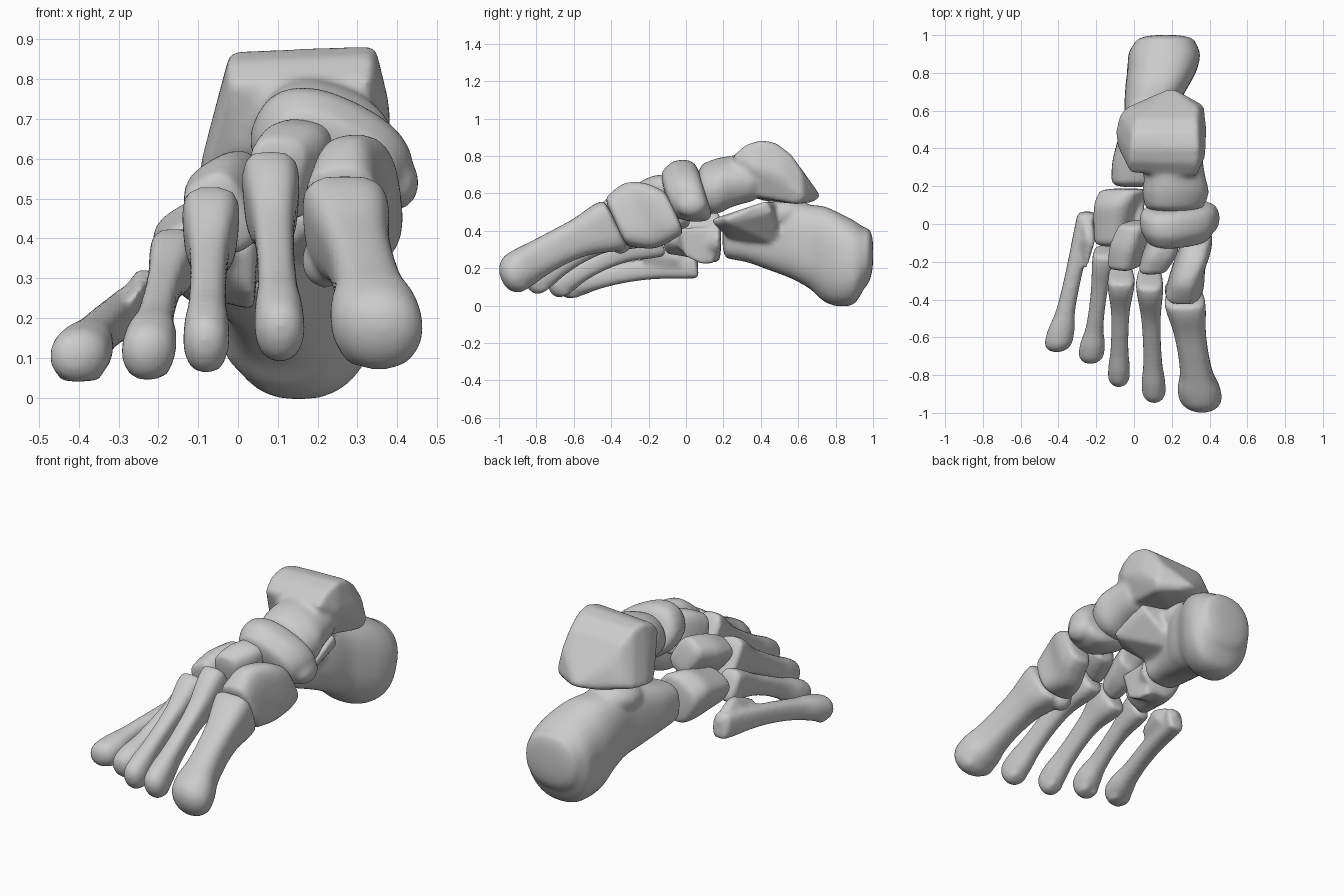
import bpy, bmesh, math
from mathutils import Vector, Matrix, Euler

if "Cube" in bpy.data.objects:
    bpy.data.objects.remove(bpy.data.objects["Cube"])

SIDES = 28


def spline(rows, steps=5):
    """Catmull-Rom interpolation of cross-section rows."""
    out, n = [], len(rows)
    for i in range(n - 1):
        p = [rows[max(0, min(n - 1, i + k))] for k in (-1, 0, 1, 2)]
        for s in range(steps):
            t = s / steps
            out.append([0.5 * (2 * b + (c - a) * t + (2 * a - 5 * b + 4 * c - d) * t * t
                               + (3 * b - a - 3 * c + d) * t ** 3) for a, b, c, d in zip(*p)])
    return out + [list(rows[-1])]


def loft(bm, rows, caps=(.03, .03), p=(2.6, 2.6), slant=0, taper=0, roll=0, flat=(.7, .7)):
    """Rows are (y, x, z, half width, half height); ends get domed caps.
    p is the squareness and flat the cap bluntness at the first and last end."""
    rows = spline(rows)
    centre = [Vector((r[1], r[0], r[2])) for r in rows]
    rings = [(c, r[3], r[4]) for c, r in zip(centre, rows)]
    d0 = (centre[0] - centre[1]).normalized()
    d1 = (centre[-1] - centre[-2]).normalized()
    dome = [math.radians(a) for a in (20, 40, 58, 74, 85)]

    def cap(ring, d, depth, e):
        return [(ring[0] + d * depth * math.sin(t), ring[1] * math.cos(t) ** e,
                 ring[2] * math.cos(t) ** e) for t in dome]
    rings = (cap(rings[0], d0, caps[0], flat[0])[::-1] + rings
             + cap(rings[-1], d1, caps[1], flat[1]))
    cr, sr = math.cos(math.radians(roll)), math.sin(math.radians(roll))
    loops = []
    for i, (c, a, b) in enumerate(rings):
        f = i / (len(rings) - 1)
        q, tp, loop = p[0] + (p[1] - p[0]) * f, taper * (1 - f), []
        for k in range(SIDES):
            t = 2 * math.pi * k / SIDES
            u, v = (math.copysign(abs(w) ** (2 / q), w) for w in (math.cos(t), math.sin(t)))
            x, z = a * u * (1 + tp * v), b * v
            x, z = x * cr - z * sr, x * sr + z * cr
            loop.append(bm.verts.new(c + Vector((x, slant * z, z))))
        loops.append(loop)
    for A, B in zip(loops, loops[1:]):
        for k in range(SIDES):
            j = (k + 1) % SIDES
            bm.faces.new((A[k], A[j], B[j], B[k]))
    bm.faces.new(loops[0])
    bm.faces.new(loops[-1])


def blob(bm, loc, radii, rot=(0, 0, 0)):
    m = (Matrix.Translation(loc) @ Euler([math.radians(r) for r in rot]).to_matrix().to_4x4()
         @ Matrix.Diagonal((*radii, 1)))
    bmesh.ops.create_icosphere(bm, subdivisions=3, radius=1, matrix=m)


def hull(bm, points):
    """Convex block around a few corner points."""
    verts = [bm.verts.new(p) for p in points]
    res = bmesh.ops.convex_hull(bm, input=verts)
    spare = [v for v in res["geom_interior"] if isinstance(v, bmesh.types.BMVert)]
    bmesh.ops.delete(bm, geom=spare, context='VERTS')


def finish(bm, name, smooth=7):
    """Fuse the pieces of one bone into a single smooth skin."""
    bmesh.ops.recalc_face_normals(bm, faces=bm.faces)
    me = bpy.data.meshes.new(name)
    bm.to_mesh(me)
    bm.free()
    ob = bpy.data.objects.new(name, me)
    bpy.context.collection.objects.link(ob)
    r = ob.modifiers.new("fuse", 'REMESH')
    r.mode, r.voxel_size, r.use_smooth_shade = 'VOXEL', .012, True
    s = ob.modifiers.new("soften", 'SMOOTH')
    s.factor, s.iterations = .5, smooth


# heel bone: body, upper joint facet, inner shelf
bm = bmesh.new()
loft(bm, [(.225, -.005, .365, .115, .115), (.33, .005, .37, .12, .14), (.45, .04, .365, .125, .178),
          (.56, .08, .35, .135, .205), (.66, .10, .315, .15, .225), (.74, .125, .275, .17, .255),
          (.82, .15, .245, .185, .25), (.90, .16, .232, .19, .222),
          (.955, .165, .255, .165, .16)], (.03, .052), p=(2.9, 2.2))
blob(bm, (.07, .52, .49), (.14, .15, .09), (8, 0, 0))
blob(bm, (.05, .80, .15), (.09, .12, .10))
hull(bm, [(.32, .21, .47), (.31, .22, .44), (.31, .43, .56), (.30, .46, .50), (.20, .13, .46),
          (.20, .15, .43), (.10, .2, .47), (.08, .5, .56), (.07, .25, .33), (.13, .52, .30)])
finish(bm, "heel_bone", 12)

# ankle bone: domed body with outer and rear processes, then neck and head
bm = bmesh.new()
hull(bm, [(-.02, .27, .79), (-.025, .33, .845), (-.02, .40, .87), (-.01, .48, .86), (.01, .56, .80),
          (.03, .62, .70), (.33, .25, .80), (.34, .32, .86), (.345, .40, .885), (.34, .48, .87),
          (.335, .56, .81), (.34, .62, .72), (.38, .36, .74), (.385, .52, .70), (.37, .63, .58),
          (.35, .60, .54), (-.10, .49, .57), (-.09, .41, .56), (-.08, .58, .58), (-.04, .62, .60),
          (.20, .725, .58), (.10, .67, .56), (.3, .28, .6), (0, .32, .62), (.25, .67, .55)])
loft(bm, [(.10, .215, .63, .16, .125), (.17, .22, .64, .178, .14), (.25, .215, .665, .165, .128),
          (.36, .19, .69, .175, .12)], (.04, .03), p=(2.3, 2.3), roll=-20)
finish(bm, "ankle_bone", 16)

# navicular: tilted plate with inner bump
bm = bmesh.new()
loft(bm, [(-.08, .235, .595, .175, .11), (-.02, .235, .61, .205, .138), (.05, .235, .615, .21, .14),
          (.08, .235, .615, .195, .13)], (.03, .025), p=(2.4, 2.4), roll=-26, slant=-.3)
blob(bm, (.395, .03, .54), (.06, .085, .07))
finish(bm, "navicular_bone", 9)

# cuboid with underside ridge
bm = bmesh.new()
loft(bm, [(-.09, -.115, .365, .09, .08), (0, -.105, .37, .10, .10), (.1, -.08, .37, .115, .13),
          (.17, -.05, .365, .125, .12)], (.03, .02), p=(3, 3), roll=30)
hull(bm, [(-.15, .06, .27), (-.14, .16, .28), (.04, .08, .22), (.03, .15, .22), (.04, .0, .26),
          (.06, .16, .42), (-.05, -.06, .33), (.05, -.04, .42), (-.08, .17, .40)])
finish(bm, "cuboid_bone", 9)

# three wedge bones
wedges = {
    "inner_wedge_bone": ([(-.36, .265, .45, .10, .135), (-.25, .285, .48, .088, .175),
                          (-.15, .32, .50, .085, .155), (-.08, .335, .50, .075, .12)], -.45, -.1, 6),
    "middle_wedge_bone": ([(-.235, .095, .545, .07, .11), (-.16, .13, .57, .085, .12),
                           (-.09, .155, .585, .08, .115)], -.2, .25, -8),
    "outer_wedge_bone": ([(-.215, -.04, .46, .07, .105), (-.11, -.02, .49, .082, .115),
                          (-.01, .01, .52, .075, .10)], -.2, .25, 32),
}
for name, (rows, slant, taper, roll) in wedges.items():
    bm = bmesh.new()
    loft(bm, rows, (.025, .025), p=(3, 3), slant=slant, taper=taper, roll=roll)
    finish(bm, name, 6)

# five long forefoot bones: base centre, base radii, shaft radii, head centre, head radii
long_bones = [
    ((.268, -.39, .43), (.105, .128), (.08, .088), (.35, -.91, .178), (.115, .098)),
    ((.082, -.29, .505), (.07, .115), (.047, .055), (.105, -.88, .17), (.063, .072)),
    ((-.068, -.275, .425), (.07, .105), (.045, .053), (-.08, -.80, .138), (.058, .069)),
    ((-.16, -.155, .345), (.057, .08), (.042, .048), (-.225, -.68, .117), (.068, .068)),
    ((-.252, .04, .215), (.05, .07), (.045, .054), (-.398, -.62, .107), (.074, .068)),
]
for i, (b, br, sr, h, hr) in enumerate(long_bones):
    bm = bmesh.new()
    B, H = Vector(b), Vector(h)
    slant = -(B.z - H.z) / (B.y - H.y)
    rows = []
    for t, m, w in ((0, 0, 0), (.1, .12, 0), (.32, .8, 0), (.55, 1, 0), (.76, 1, .2),
                    (.9, 1, .85), (1, 1, 1)):
        c = B.lerp(H, t)
        c.z += .022 * math.sin(math.pi * t)
        size = [(p * (1 - m) + q * m) * (1 - w) + r * w for p, q, r in zip(br, sr, hr)]
        rows.append((c.y, c.x, c.z, *size))
    loft(bm, rows, (.022, hr[1] * .9), p=(3.4, 2), slant=slant, taper=.15 if i < 4 else 0,
         flat=(.5, .9))
    for s in (-1, 1):  # small knuckles under the head
        blob(bm, (h[0] + s * hr[0] * .42, h[1] + .02, h[2] - hr[1] * .5),
             (hr[0] * .4, .05, hr[1] * .5))
    if i == 0:
        blob(bm, (.22, -.35, .345), (.06, .06, .07))
    if i == 4:  # flared base of the outermost bone
        hull(bm, [(-.21, -.10, .32), (-.25, -.08, .325), (-.20, -.06, .25), (-.22, .0, .30),
                  (-.28, .05, .27), (-.24, .07, .24), (-.28, .05, .15), (-.23, .04, .15),
                  (-.27, -.16, .16), (-.29, -.10, .27), (-.25, -.24, .27), (-.31, -.24, .2)])
    finish(bm, f"long_bone_{i + 1}", 5)
